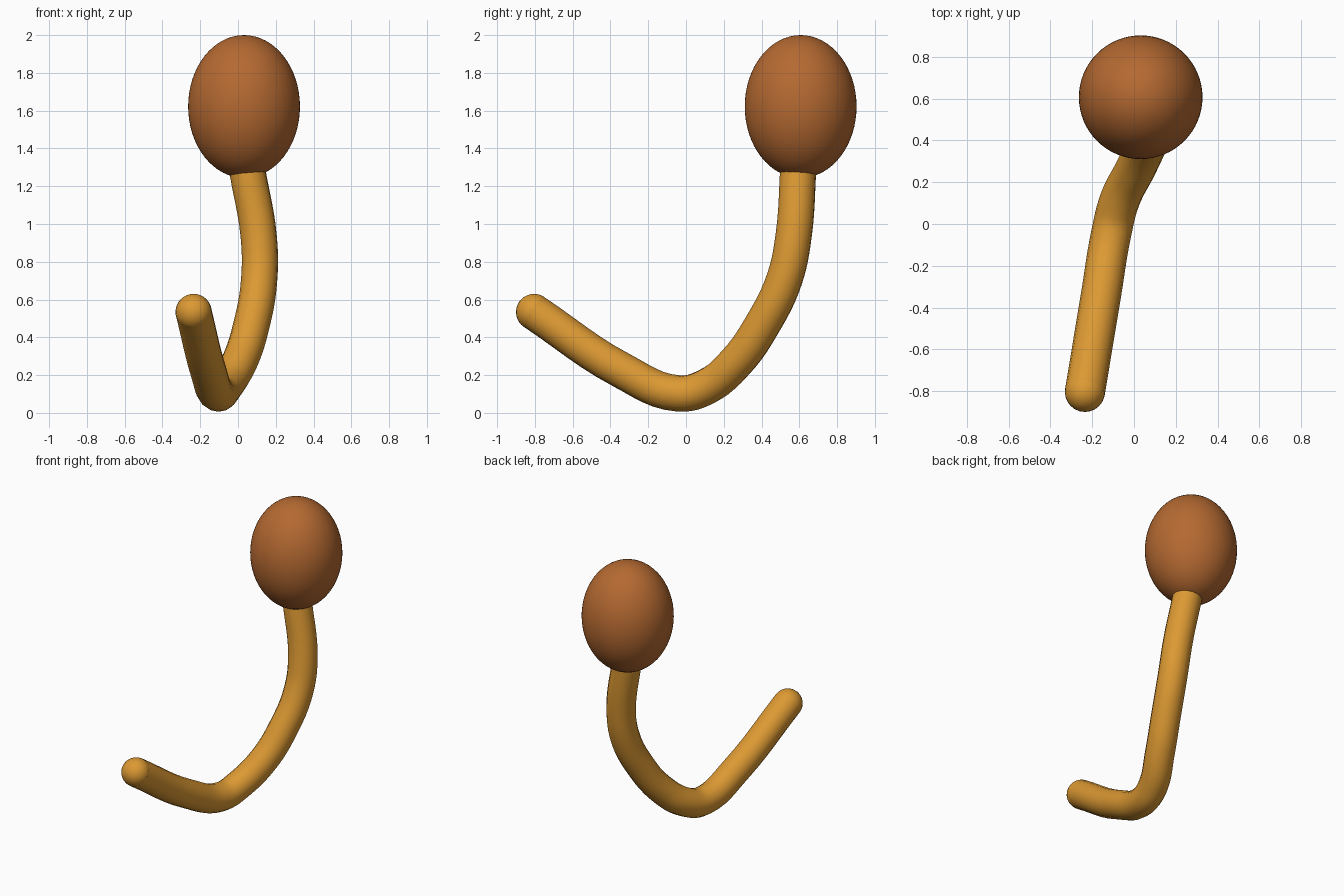
import bpy
from mathutils import Vector

if "Cube" in bpy.data.objects:
    bpy.data.objects.remove(bpy.data.objects["Cube"])

def material(name, rgb):
    m = bpy.data.materials.new(name)
    m.diffuse_color = (*rgb, 1)
    m.use_nodes = True
    m.node_tree.nodes["Principled BSDF"].inputs["Base Color"].default_value = m.diffuse_color
    return m

orange = material("golden_orange", (0.72, 0.32, 0.033))
brown = material("warm_brown", (0.46, 0.142, 0.031))
R = 0.096  # stem radius

def ellipsoid(name, centre, radii, mat, segments, rings):
    bpy.ops.mesh.primitive_uv_sphere_add(segments=segments, ring_count=rings, radius=1, location=centre)
    ob = bpy.context.object
    ob.name = name
    ob.scale = radii
    ob.data.materials.append(mat)
    bpy.ops.object.shade_smooth()
    return ob

# Oval head
ellipsoid("head", (0.032, 0.607, 1.622), (0.296, 0.296, 0.378), brown, 64, 32)

# Bent stem, swept along a smooth path from the tip up into the head
path = [(-0.235, -0.804, 0.534), (-0.158, -0.34, 0.225), (-0.108, -0.04, 0.103),
        (-0.07, 0.11, 0.14), (0.01, 0.27, 0.275), (0.07, 0.40, 0.46),
        (0.112, 0.52, 0.705), (0.109, 0.57, 0.94), (0.052, 0.593, 1.27),
        (0.045, 0.596, 1.32)]
curve = bpy.data.curves.new("stem", 'CURVE')
curve.dimensions = '3D'
curve.resolution_u = 6
curve.bevel_depth = R
curve.bevel_resolution = 6
curve.use_fill_caps = True
spline = curve.splines.new('BEZIER')
spline.bezier_points.add(len(path) - 1)
for point, co in zip(spline.bezier_points, path):
    point.co = Vector(co)
    point.handle_left_type = point.handle_right_type = 'AUTO'
stem = bpy.data.objects.new("stem", curve)
bpy.context.collection.objects.link(stem)
curve.materials.append(orange)
bpy.ops.object.select_all(action='DESELECT')
stem.select_set(True)
bpy.context.view_layer.objects.active = stem
bpy.ops.object.convert(target='MESH')
bpy.ops.object.shade_smooth_by_angle()

# Rounded stem tip
ellipsoid("stem_tip", path[0], (R, R, R), orange, 24, 16)
